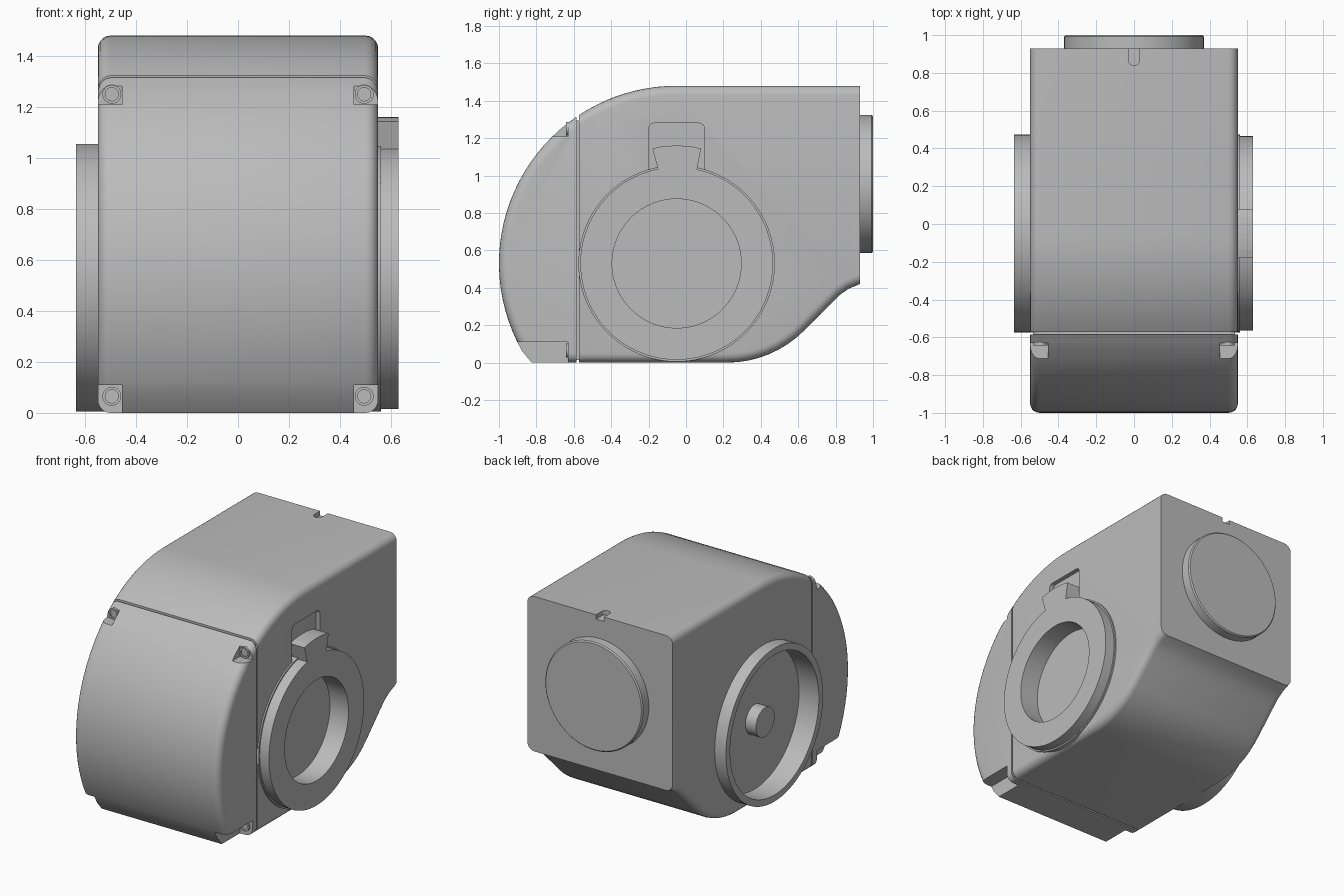
import bpy, bmesh
from math import sin, cos, pi, radians, asin
from mathutils import Vector, Matrix

if "Cube" in bpy.data.objects:
    bpy.data.objects.remove(bpy.data.objects["Cube"], do_unlink=True)

grey = bpy.data.materials.new("plain_grey")
grey.use_nodes = True
colour = (0.5, 0.5, 0.5, 1)
grey.diffuse_color = colour
grey.node_tree.nodes["Principled BSDF"].inputs["Base Color"].default_value = colour

CY, CZ = -0.05, 0.53      # shared centre of the bores and the curved nose
HALF = 0.55               # half width of the housing
BACK = 0.93
BODY_FRONT, COVER_BACK = -0.573, -0.585


def finish(name, bm):
    bmesh.ops.recalc_face_normals(bm, faces=bm.faces)
    mesh = bpy.data.meshes.new(name)
    bm.to_mesh(mesh)
    bm.free()
    mesh.materials.append(grey)
    obj = bpy.data.objects.new(name, mesh)
    bpy.context.collection.objects.link(obj)
    return obj


def smooth(obj):
    bpy.ops.object.select_all(action='DESELECT')
    obj.select_set(True)
    bpy.context.view_layer.objects.active = obj
    bpy.ops.object.shade_smooth_by_angle(angle=radians(32))


def arc(cy, cz, r, a0, a1, n):
    """Points on an arc in the side plane, angles in degrees."""
    angles = [radians(a0 + (a1 - a0) * i / n) for i in range(n + 1)]
    return [(cy + r * cos(a), cz + r * sin(a)) for a in angles]


def prism(name, outline, x0, x1, rim=0, sharp_planes=()):
    """Extrude a side outline along x, rounding the rims except on sharp planes."""
    bm = bmesh.new()
    face = bm.faces.new([bm.verts.new((x0, y, z)) for y, z in outline])
    new = bmesh.ops.extrude_face_region(bm, geom=[face])["geom"]
    moved = [v for v in new if isinstance(v, bmesh.types.BMVert)]
    bmesh.ops.translate(bm, verts=moved, vec=(x1 - x0, 0, 0))
    bmesh.ops.recalc_face_normals(bm, faces=bm.faces)
    if rim:
        def rounded(e):
            a, b = (v.co for v in e.verts)
            flat = any(abs(a.y - p) + abs(b.y - p) < 1e-4 for p in sharp_planes)
            return abs(a.x - b.x) < 1e-5 and not flat
        bmesh.ops.bevel(bm, geom=[e for e in bm.edges if rounded(e)], offset=rim,
                        segments=5, profile=0.5, affect='EDGES', clamp_overlap=False)
    return finish(name, bm)


def box(name, lo, hi):
    bm = bmesh.new()
    lo, hi = Vector(lo), Vector(hi)
    bmesh.ops.create_cube(bm, size=1, matrix=Matrix.Translation((lo + hi) / 2)
                          @ Matrix.Diagonal((*(hi - lo), 1)))
    return finish(name, bm)


def turned(name, profile, origin, axis, n=96):
    """Revolve (radius, height) points around an axis; zero radius closes an end."""
    bm = bmesh.new()
    rings = []
    for r, h in profile:
        if r == 0:
            rings.append([bm.verts.new((0, 0, h))] * n)
        else:
            rings.append([bm.verts.new((r * cos(2 * pi * i / n), r * sin(2 * pi * i / n), h))
                          for i in range(n)])
    for a, b in zip(rings, rings[1:] + rings[:1]):
        for i in range(n):
            j = (i + 1) % n
            corners = list(dict.fromkeys((a[i], a[j], b[j], b[i])))
            if len(corners) > 2:
                bm.faces.new(corners)
    rot = Vector(axis).to_track_quat('Z', 'Y').to_matrix().to_4x4()
    bm.transform(Matrix.Translation(origin) @ rot)
    return finish(name, bm)


def plug(name, r, h0, h1, origin, axis, n=96):
    return turned(name, [(0, h0), (r, h0), (r, h1), (0, h1)], origin, axis, n)


def cut(obj, cutters):
    for c in cutters:
        mod = obj.modifiers.new("cut", 'BOOLEAN')
        mod.operation, mod.solver, mod.object = 'DIFFERENCE', 'EXACT', c
        bpy.context.view_layer.objects.active = obj
        bpy.ops.object.modifier_apply(modifier=mod.name)
        bpy.data.objects.remove(c, do_unlink=True)


def nose_angle(y):
    """Angle on the nose circle at a given depth."""
    return 90 + math_deg(asin((CY - y) / R))


def math_deg(a):
    return a * 180 / pi


R = 0.95
LEFT, RIGHT, REAR, FRONT = (1, 0, 0), (-1, 0, 0), (0, 1, 0), (0, -1, 0)
centre = (0, CY, CZ)

# Main housing: curved top, flat back, sloping underside
outline = arc(CY, CZ, R, nose_angle(BODY_FRONT), 90, 10)
outline += [(BACK, CZ + R), (BACK, 0.42), (0.87, 0.395), (0.82, 0.36), (0.77, 0.31)]
outline += arc(0.22, 0.58, 0.58, -45, -90, 8) + [(BODY_FRONT, 0)]
housing = prism("housing", outline, -HALF, HALF, 0.05, (BODY_FRONT, BACK))

pocket = arc(0.07, 1.25, 0.03, 0, 90, 4) + arc(-0.17, 1.25, 0.03, 90, 180, 4)
pocket += [(-0.2, 1.0), (0.1, 1.0)]
cut(housing, [
    plug("left_bore", 0.346, 0.49, 0.7, centre, LEFT),
    plug("right_bore", 0.48, 0.485, 0.7, centre, RIGHT),
    prism("latch_pocket", pocket, 0.52, 0.7),
    plug("slot_end", 0.03, 1.45, 1.6, (0, 0.87, 0), (0, 0, 1), 24),
    box("slot", (-0.03, 0.87, 1.45), (0.03, 1.0, 1.6)),
])
smooth(housing)

# Front cover with four screw pockets
outline = arc(CY, CZ, R, nose_angle(COVER_BACK), 209.5, 24)
outline += [(-0.825, 0), (COVER_BACK, 0)]
cover = prism("front_cover", outline, -HALF, HALF, 0.05, (COVER_BACK,))
pockets = []
for s in (-1, 1):
    for z0, z1 in ((-0.1, 0.11), (1.21, 1.5)):
        x0, x1 = sorted((s * 0.455, s * 0.7))
        pockets.append(box("screw_pocket", (x0, -1.2, z0), (x1, -0.63, z1)))
cut(cover, pockets)
smooth(cover)

# Gasket filling the seam
seam = box("seam_gasket", (-0.535, -0.59, 0.015), (0.535, -0.565, 1.295))

# Screws with a sunken centre
for side, s in (("left", 1), ("right", -1)):
    for level, z in (("lower", 0.065), ("upper", 1.25)):
        smooth(turned(f"{side}_{level}_screw",
                      [(0, -0.01), (0.037, -0.01), (0.037, 0.012), (0.026, 0.012),
                       (0.026, 0.004), (0, 0.004)], (s * 0.495, -0.63, z), FRONT, 24))

# Left collar and ring
smooth(turned("left_collar", [(0.35, 0.5), (0.525, 0.5), (0.525, 0.56), (0.35, 0.56)],
              centre, LEFT))
smooth(turned("left_ring", [(0.345, 0.49), (0.515, 0.5), (0.515, 0.63), (0.345, 0.63)],
              centre, LEFT))

# Flared latch tab above the left ring
tab = [(-0.18, 1.144)] + arc(CY, CZ, 0.63, 98, 82, 6) + [(0.08, 1.144), (0.06, 1.037),
       (0.05, 1.0), (-0.14, 1.0), (-0.15, 1.037)]
latch = prism("latch_tab", tab, 0.51, 0.63)

# Right cup ring and its hub
smooth(turned("right_ring", [(0.48, 0.485), (0.525, 0.5), (0.525, 0.635), (0.48, 0.635)],
              centre, RIGHT))
smooth(plug("right_hub", 0.1, 0.45, 0.565, centre, RIGHT, 48))

# Rear disc
smooth(turned("rear_disc", [(0, 0.9), (0.37, 0.9), (0.37, 0.992), (0.362, 1.0), (0, 1.0)],
              (0, 0, 0.955), REAR))
